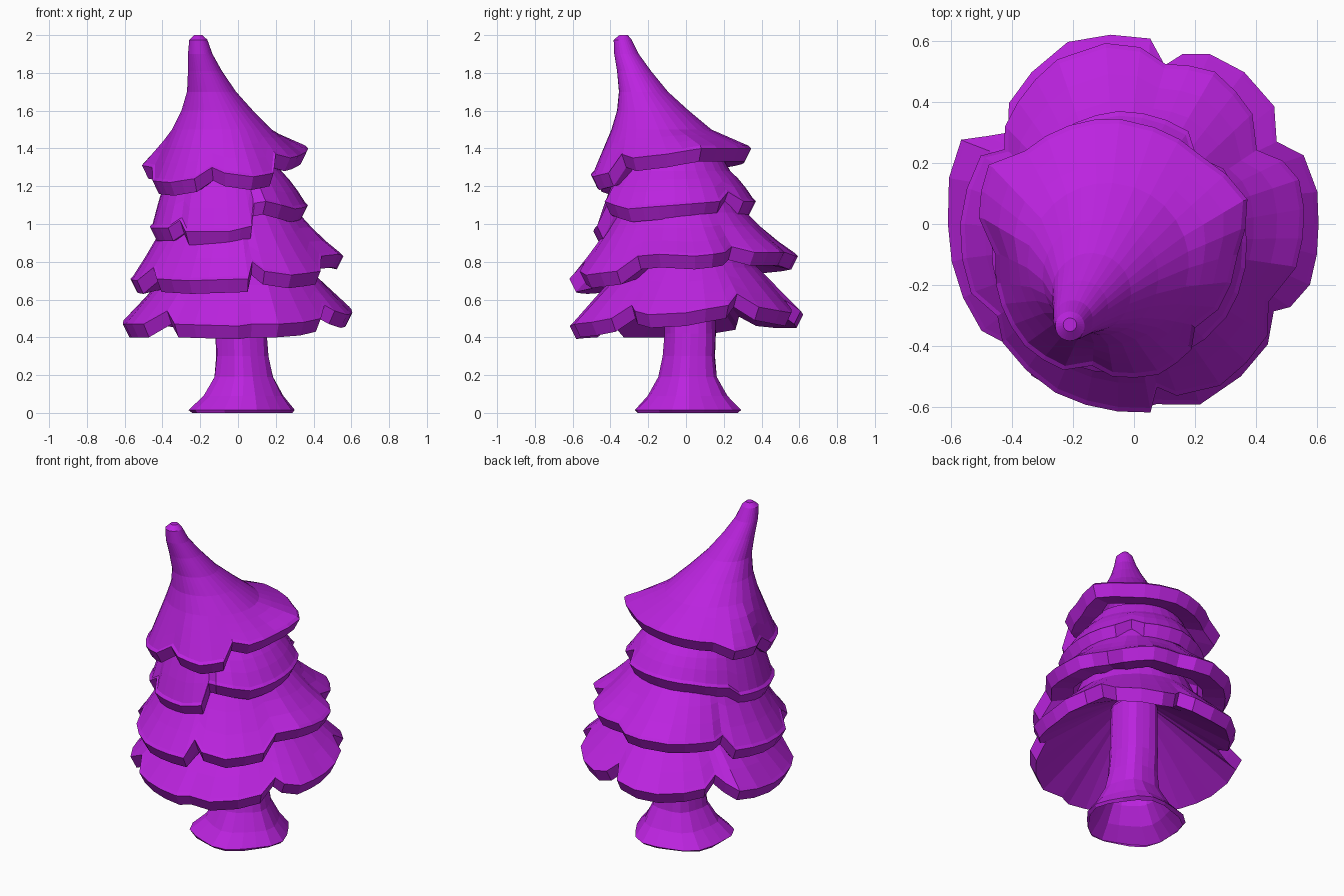
import bpy, bmesh
from math import sin, cos, radians

mat = bpy.data.materials.new("purple")
mat.diffuse_color = (0.5, 0.017, 0.74, 1)


def loft(name, rings, cap_end=False):
    """Skin a stack of equal-length rings of points."""
    bm = bmesh.new()
    vs = [[bm.verts.new(p) for p in ring] for ring in rings]
    n = len(vs[0])
    for a, b in zip(vs, vs[1:]):
        for i in range(n):
            j = (i + 1) % n
            bm.faces.new((a[i], a[j], b[j], b[i]))
    if cap_end:
        bm.faces.new(vs[-1])
    me = bpy.data.meshes.new(name)
    bm.to_mesh(me)
    bm.free()
    me.materials.append(mat)
    ob = bpy.data.objects.new(name, me)
    bpy.context.collection.objects.link(ob)
    return ob


def refine(rim):
    """Split wide gaps between rim control points."""
    out = []
    for p, q in zip(rim, rim[1:] + [(rim[0][0] + 360, *rim[0][1:])]):
        k = max(1, round((q[0] - p[0]) / 11))
        for s in range(k):
            t = s / k
            a, r, z = (u + (v - u) * t for u, v in zip(p, q))
            out.append((radians(a), r, z))
    return out


def skirt(name, c, rim, upper, under=None, sag=0.02, cap=False):
    """Lobed bough layer: underside, thick rim, concave slope, upper rings (x, y, r, z)."""
    pts = refine(rim)

    def edge(dr, dz):
        return [(c[0] + (r + dr) * cos(a), c[1] + (r + dr) * sin(a), z + dz) for a, r, z in pts]

    def circle(x, y, r, z):
        return [(x + r * cos(a), y + r * sin(a), z) for a, _, _ in pts]

    top, first = edge(-0.015, 0.015), circle(*upper[0])
    slope = []
    for t in (0.33, 0.67):
        slope.append([(p[0] + (q[0] - p[0]) * t, p[1] + (q[1] - p[1]) * t,
                       p[2] + (q[2] - p[2]) * t - sag) for p, q in zip(top, first)])
    inner = circle(*under) if under else edge(-0.17, -0.04)
    rings = [inner, edge(-0.035, -0.07), edge(0, 0), top, *slope, first]
    rings += [circle(*u) for u in upper[1:]]
    return loft(name, rings, cap)


# Trunk with flared, slightly fluted roots, open underneath
levels = [(0.01, 0.01, 0.265, 0), (0.01, 0.015, 0.28, 0.015), (0.025, 0.015, 0.21, 0.09),
          (0.03, 0.015, 0.155, 0.19), (0.025, 0.02, 0.138, 0.3), (0.02, 0.025, 0.135, 0.42),
          (0.01, 0.02, 0.13, 0.74)]
rings = []
for k, (x, y, r, z) in enumerate(levels):
    ring = []
    for i in range(20):
        a = radians(i * 18)
        q = r * (1 + 0.045 * cos(5 * a + 0.5 * k))
        ring.append((x + q * cos(a), y + q * sin(a), z))
    rings.append(ring)
loft("trunk", rings)

# Bottom boughs: rim points are (angle, radius, height)
skirt("boughs_bottom", (0, 0), [
    (0, .605, .53), (10, .61, .55), (22, .6, .57), (30, .54, .63), (40, .6, .56), (54, .615, .54),
    (66, .61, .53), (74, .58, .55), (79, .53, .6), (85, .61, .54), (97, .625, .52),
    (110, .635, .52), (124, .6, .52), (136, .57, .53), (144, .51, .58), (149, .56, .54),
    (154, .63, .51), (166, .625, .49), (180, .61, .47), (215, .61, .47), (228, .56, .54),
    (236, .6, .47), (270, .615, .46), (277, .595, .47), (290, .63, .47), (305, .61, .48),
    (318, .59, .5), (328, .54, .57), (332, .58, .54), (341, .61, .52)],
    [(.01, .02, .36, .77), (.01, .02, .32, .86)], (.015, .02, .13, .74), 0)

# Lower middle boughs
skirt("boughs_lower_middle", (0, 0), [
    (5, .56, .83), (15, .56, .84), (23, .53, .85), (31, .47, .88), (43, .53, .85),
    (62, .565, .85), (79, .535, .85), (88, .58, .83), (99, .6, .83), (115, .595, .82),
    (143, .53, .8), (150, .49, .81), (156, .55, .73), (180, .57, .71),
    (203, .58, .7), (214, .54, .77), (222, .58, .71), (245, .61, .7), (275, .62, .71),
    (278, .54, .8), (284, .58, .75), (298, .6, .73), (320, .57, .75), (330, .51, .83),
    (345, .55, .84)],
    [(-.02, -.02, .34, 1.06), (-.03, -.03, .3, 1.16)], None, 0.01)

# Upper middle boughs
skirt("boughs_upper_middle", (-.05, -.06), [
    (0, .42, 1.1), (35, .42, 1.12), (48, .38, 1.17), (58, .43, 1.12), (90, .43, 1.12),
    (120, .41, 1.1), (150, .4, 1.06), (160, .41, 1.0), (190, .42, .98), (222, .43, .98),
    (230, .4, 1.02), (238, .43, .96), (270, .43, .96), (287, .43, .99), (291, .38, 1.11),
    (298, .42, 1.12), (325, .43, 1.08)],
    [(-.07, -.065, .3, 1.28), (-.08, -.07, .26, 1.36)], None, -.01)

# Crown: drooping rim sweeping into the bent tip
skirt("crown", (-.07, -.08), [
    (20, .47, 1.4), (46, .42, 1.4), (71, .42, 1.4), (87, .425, 1.4), (132, .43, 1.37),
    (146, .49, 1.33), (167, .45, 1.31), (183, .385, 1.3), (197, .4, 1.23), (228, .43, 1.22),
    (248, .43, 1.24), (260, .39, 1.3), (270, .42, 1.27), (290, .44, 1.25), (308, .42, 1.27),
    (316, .375, 1.37), (330, .4, 1.35), (357, .41, 1.37)],
    [(-.085, -.13, .265, 1.5), (-.11, -.175, .19, 1.6), (-.14, -.225, .13, 1.7),
     (-.175, -.275, .09, 1.81), (-.2, -.315, .065, 1.9), (-.21, -.335, .048, 1.975),
     (-.21, -.33, .022, 2.0)], None, 0, True)
